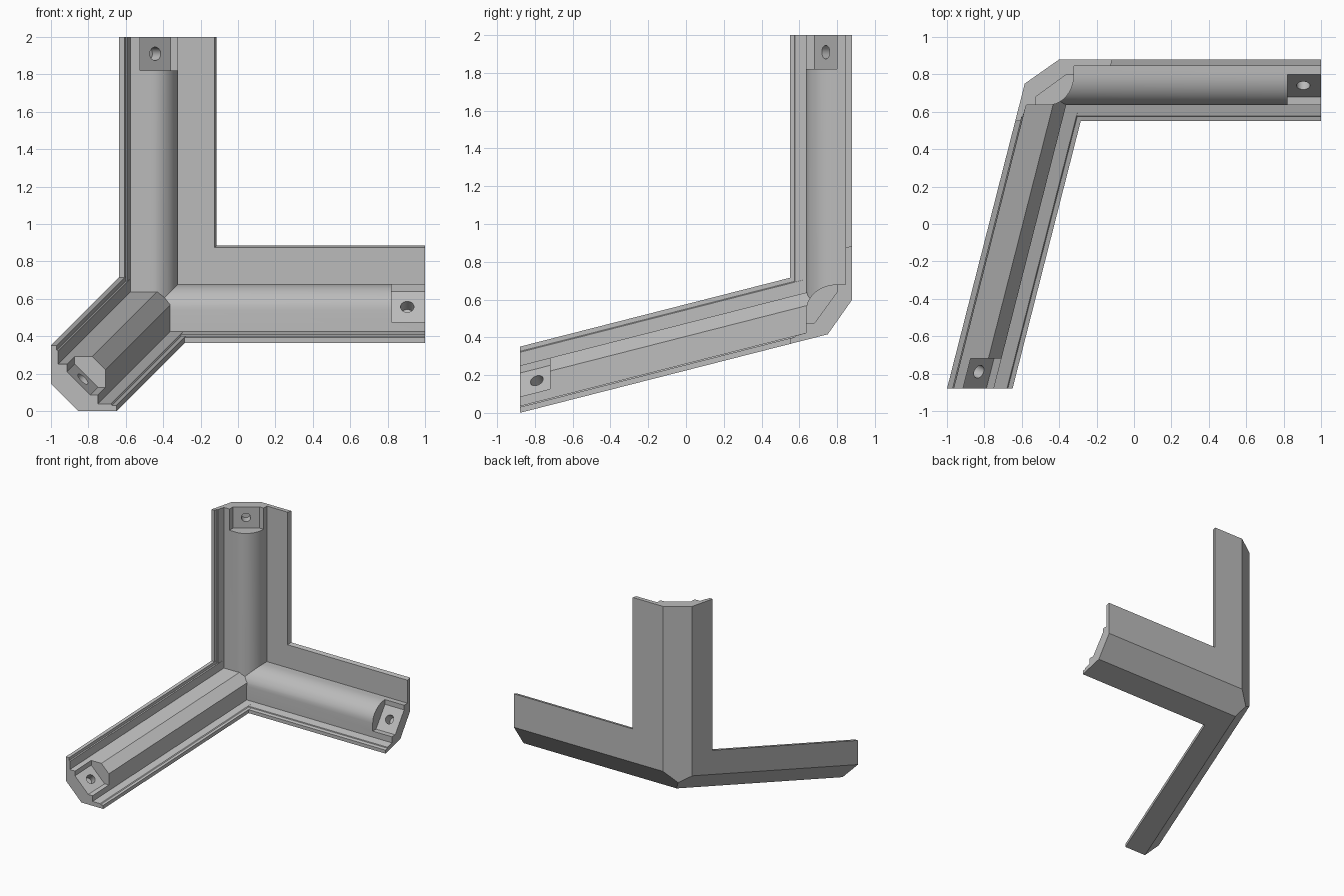
import bpy
import bmesh
from math import sin, cos, pi
from mathutils import Vector

if "Cube" in bpy.data.objects:
    bpy.data.objects.remove(bpy.data.objects["Cube"], do_unlink=True)

K = 0.255  # lean of the front arm

grey = bpy.data.materials.new("light grey")
grey.use_nodes = True
grey.diffuse_color = (0.5, 0.5, 0.5, 1)
grey.node_tree.nodes["Principled BSDF"].inputs["Base Color"].default_value = (0.5, 0.5, 0.5, 1)


def make_object(name, bm):
    bmesh.ops.recalc_face_normals(bm, faces=bm.faces)
    mesh = bpy.data.meshes.new(name)
    bm.to_mesh(mesh)
    bm.free()
    mesh.materials.append(grey)
    obj = bpy.data.objects.new(name, mesh)
    bpy.context.collection.objects.link(obj)
    return obj


def prism(name, profile, place, start, end):
    """Sweep a closed profile between two stations of an arm."""
    bm = bmesh.new()
    rings = [[bm.verts.new(place(a, b, t)) for a, b in profile] for t in (start, end)]
    bm.faces.new(rings[0])
    bm.faces.new(rings[1])
    n = len(profile)
    for i in range(n):
        j = (i + 1) % n
        bm.faces.new((rings[0][i], rings[0][j], rings[1][j], rings[1][i]))
    return make_object(name, bm)


def upright(a, b, t):
    return (a, b, t)


def sideways(a, b, t):
    return (t, b, a + 1)


def forward(a, b, t):
    return (a - 0.775 + K * t, t, b + 0.225 + K * t)


# Arm profiles: thin flanges with a raised core; outsides are oversize and trimmed later
core = [(-0.46 + 0.14 * sin(i * pi / 20), 0.80 - 0.165 * cos(i * pi / 20)) for i in range(11)]
round_profile = [(-0.70, 0.55), (-0.606, 0.55), (-0.599, 0.575), (-0.592, 0.578),
                 (-0.576, 0.635)] + core + [(-0.32, 0.845), (-0.125, 0.845),
                 (-0.106, 0.92), (-0.70, 0.92)]
half = [(0.35, -0.05), (0.35, 0.03), (0.325, 0.03), (0.32, 0.037), (0.25, 0.037), (0.25, 0.18)]
facet_profile = [(-0.05, -0.05)] + half + [(b, a) for a, b in reversed(half)]

# End pockets with a sloping floor
round_pocket = [(-0.525, 0.58), (-0.525, 0.68), (-0.36, 0.80), (-0.27, 0.80), (-0.27, 0.58)]
facet_pocket = [(0.085, 0.32), (0.085, 0.21), (0.21, 0.085), (0.32, 0.085), (0.32, 0.32)]

bracket = prism("corner_bracket", round_profile, upright, -0.1, 2.1)
side_arm = prism("side_arm", round_profile, sideways, -1.2, 1.1)
front_arm = prism("front_arm", facet_profile, forward, -1.0, 1.0)

# Convex envelope: flat outer walls, chamfered edges and square arm ends
bm = bmesh.new()
bmesh.ops.create_cube(bm, size=1)
for v in bm.verts:
    v.co = (1 if v.co.x > 0 else -2, 0.88 if v.co.y > 0 else -0.88, 2 if v.co.z > 0 else -1)
walls = [((-0.551, 0.88, 0), (-1, K, 0)),
         ((0, 0.88, 0.449), (0, K, -1)),
         ((-0.40, 0.88, 0), (-0.13, 0.185, 0)),
         ((0, 0.88, 0.60), (0, 0.185, -0.13)),
         (forward(0.145, 0, 0), (-1, 2 * K, -1))]
for point, normal in walls:
    cut = bmesh.ops.bisect_plane(bm, geom=bm.verts[:] + bm.edges[:] + bm.faces[:],
                                 plane_co=point, plane_no=normal, clear_outer=True)
    edges = [e for e in cut["geom_cut"] if isinstance(e, bmesh.types.BMEdge)]
    bmesh.ops.contextual_create(bm, geom=edges)
envelope = make_object("envelope", bm)

pockets = [prism("upright_pocket", round_pocket, upright, 1.82, 2.1),
           prism("side_pocket", round_pocket, sideways, 0.82, 1.1),
           prism("front_pocket", facet_pocket, forward, -1.0, -0.72)]

# Blind screw holes square to the pocket floors
holes = []
for point, axis in [(upright(-0.4425, 0.74, 1.91), (-0.12, 0.165, 0)),
                    (sideways(-0.4425, 0.74, 0.905), (0, 0.165, -0.12)),
                    (forward(0.1475, 0.1475, -0.79), (-1, 2 * K, -1))]:
    bm = bmesh.new()
    bmesh.ops.create_cone(bm, cap_ends=True, segments=24, radius1=0.036, radius2=0.036, depth=0.15)
    hole = make_object("screw_hole", bm)
    hole.location = point
    hole.rotation_mode = "QUATERNION"
    hole.rotation_quaternion = Vector((0, 0, 1)).rotation_difference(Vector(axis).normalized())
    holes.append(hole)

# Join the arms, trim the outside, then cut pockets and holes
bpy.context.view_layer.update()
bpy.ops.object.select_all(action="DESELECT")
bpy.context.view_layer.objects.active = bracket
bracket.select_set(True)
steps = [(side_arm, "UNION"), (front_arm, "UNION"), (envelope, "INTERSECT")]
steps += [(cutter, "DIFFERENCE") for cutter in pockets + holes]
for other, operation in steps:
    mod = bracket.modifiers.new(operation.title(), "BOOLEAN")
    mod.operation = operation
    mod.solver = "EXACT"
    mod.object = other
    bpy.ops.object.modifier_apply(modifier=mod.name)
    bpy.data.objects.remove(other, do_unlink=True)

bpy.ops.object.shade_smooth_by_angle(angle=0.4)
